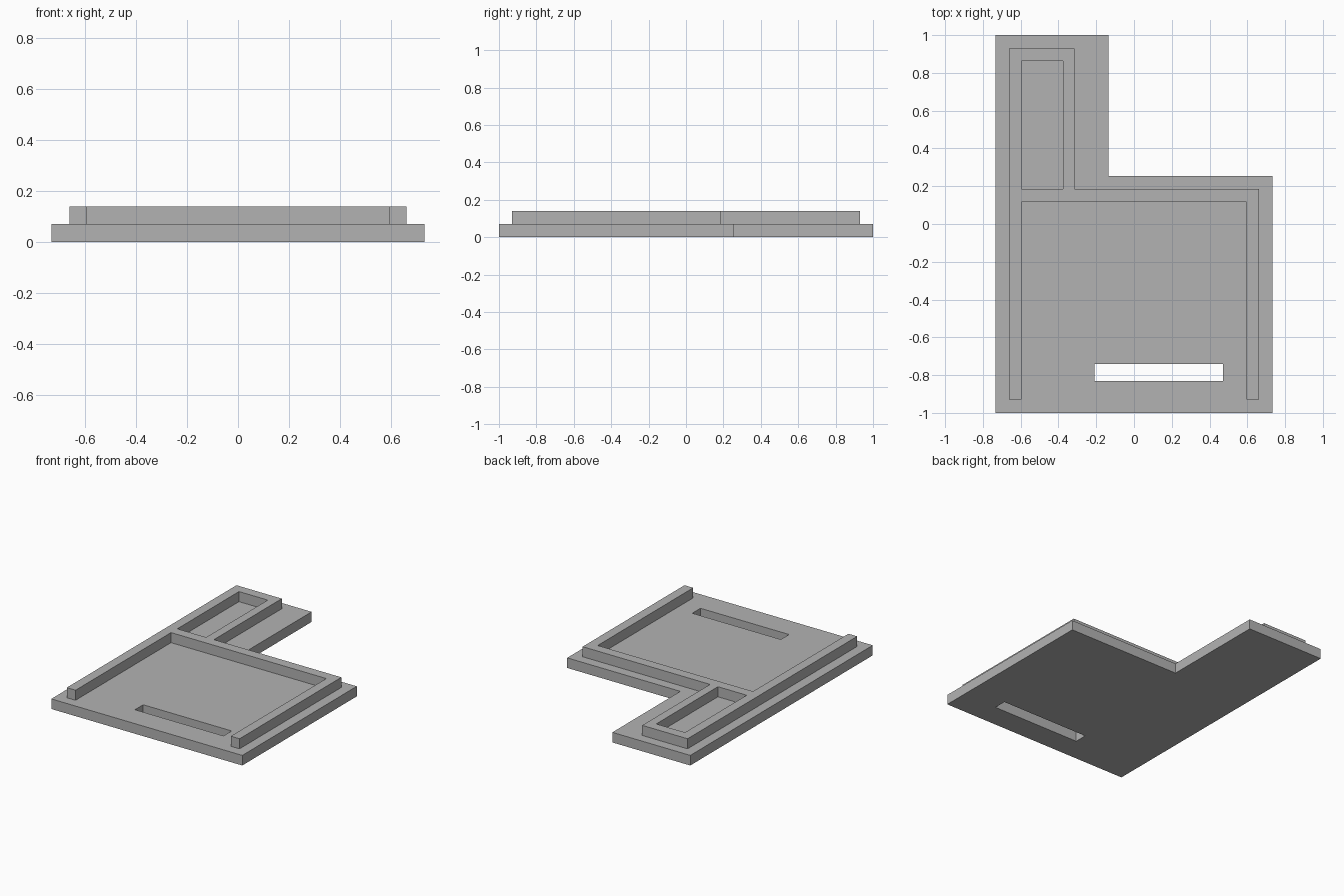
import bpy, bmesh

cube = bpy.data.objects.get("Cube")
if cube:
    bpy.data.objects.remove(cube, do_unlink=True)

grey = bpy.data.materials.new("plain grey")
grey.use_nodes = True
colour = (0.45, 0.45, 0.45, 1)
grey.diffuse_color = colour
grey.node_tree.nodes["Principled BSDF"].inputs["Base Color"].default_value = colour


def rectangle(x0, x1, y0, y1):
    return [(x0, y0), (x1, y0), (x1, y1), (x0, y1)]


def slab(name, bottom, height, outline, hole):
    """Extrude a flat outline with one hole straight up."""
    bm = bmesh.new()
    edges = []
    for loop in (outline, hole):
        verts = [bm.verts.new((x, y, bottom)) for x, y in loop]
        edges += [bm.edges.new((verts[i - 1], v)) for i, v in enumerate(verts)]
    bmesh.ops.triangle_fill(bm, edges=edges, use_beauty=True)
    result = bmesh.ops.extrude_face_region(bm, geom=bm.faces[:], use_keep_orig=True)
    top = [g for g in result["geom"] if isinstance(g, bmesh.types.BMVert)]
    bmesh.ops.translate(bm, verts=top, vec=(0, 0, height))
    bmesh.ops.recalc_face_normals(bm, faces=bm.faces[:])
    mesh = bpy.data.meshes.new(name)
    bm.to_mesh(mesh)
    bm.free()
    mesh.materials.append(grey)
    obj = bpy.data.objects.new(name, mesh)
    bpy.context.collection.objects.link(obj)
    return obj


thick = 0.07
side = 0.733          # half width of the base
outer = side - 0.07   # outer face of the walls
inner = outer - 0.067  # inner face of the walls

# L-shaped base plate with a slot near the front
slab("base_plate", 0, thick,
     [(-side, -1), (side, -1), (side, 0.255), (-0.135, 0.255), (-0.135, 1), (-side, 1)],
     rectangle(-0.21, 0.47, -0.83, -0.74))

# Raised wall, open at the front, with a narrow closed bay at the back
slab("raised_wall", thick, thick,
     [(-outer, -0.93), (-inner, -0.93), (-inner, 0.117), (inner, 0.117),
      (inner, -0.93), (outer, -0.93), (outer, 0.186), (-0.315, 0.186),
      (-0.315, 0.93), (-outer, 0.93)],
     rectangle(-inner, -0.375, 0.186, 0.862))
